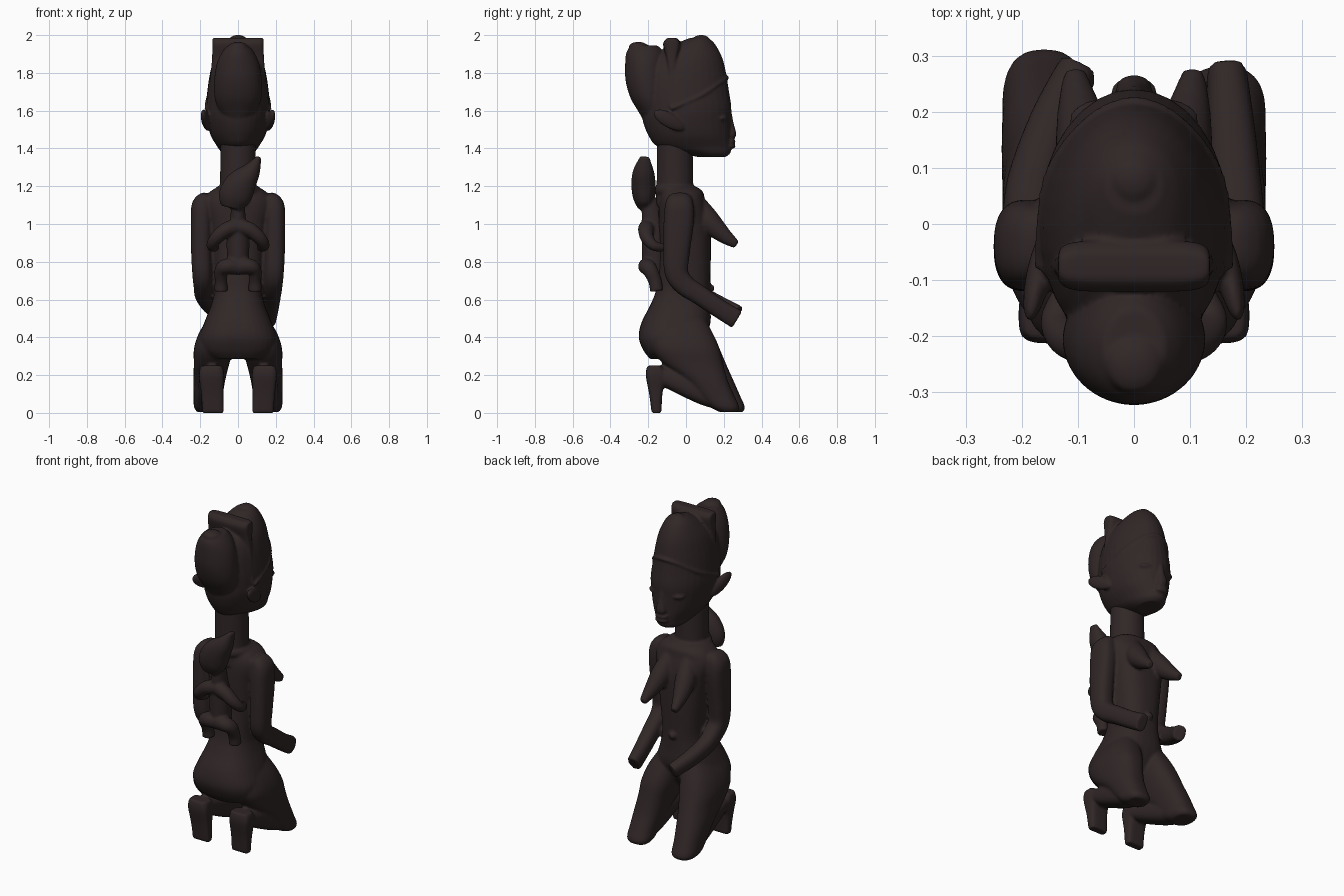
import bpy, bmesh, math
from mathutils import Vector, Matrix

wood = bpy.data.materials.new("dark brown wood")
wood.diffuse_color = (0.030, 0.0195, 0.0195, 1)
N = 32


def smooth_rows(rows, steps=5):
    """Catmull-Rom interpolation of rows of numbers."""
    v = [Vector(r) for r in rows]
    v = [v[0]] + v + [v[-1]]
    out = []
    for i in range(1, len(v) - 2):
        a, b, c, d = v[i - 1:i + 3]
        for k in range(steps):
            t = k / steps
            out.append(0.5 * (2 * b + (c - a) * t + (2 * a - 5 * b + 4 * c - d) * t ** 2
                              + (3 * b - a - 3 * c + d) * t ** 3))
    return out + [v[-2]]


def skin(bm, rings):
    loops = [[bm.verts.new(p) for p in ring] for ring in rings]
    for a, b in zip(loops, loops[1:]):
        for i in range(N):
            j = (i + 1) % N
            bm.faces.new((a[i], a[j], b[j], b[i]))
    bm.faces.new(loops[0])
    bm.faces.new(loops[-1])


def ring(center, u, w, ru, rw, p):
    pts = []
    for i in range(N):
        a = 2 * math.pi * i / N
        c, s = math.cos(a), math.sin(a)
        pts.append(center + u * math.copysign(abs(c) ** (2 / p), c) * ru
                   + w * math.copysign(abs(s) ** (2 / p), s) * rw)
    return pts


def stack(bm, rows, p=2):
    """Horizontal sections: z, back y, front y, half width, centre x (optional)."""
    rows = [r if len(r) == 5 else (*r, 0) for r in rows]
    skin(bm, [ring(Vector((r[4], (r[1] + r[2]) / 2, r[0])), Vector((1, 0, 0)), Vector((0, 1, 0)),
                   r[3], (r[2] - r[1]) / 2, p) for r in smooth_rows(rows)])


def limb(bm, rows, ref=(1, 0, 0), p=2):
    """Sections square to a path: x, y, z, radius along ref, other radius."""
    rows = smooth_rows(rows)
    pts = [Vector(r[:3]) for r in rows]
    rings = []
    for i, r in enumerate(rows):
        t = (pts[min(i + 1, len(pts) - 1)] - pts[max(i - 1, 0)]).normalized()
        u = Vector(ref)
        u = (u - t * u.dot(t)).normalized()
        rings.append(ring(pts[i], u, t.cross(u), max(r[3], .004), max(r[4], .004), p))
    skin(bm, rings)


def blob(bm, loc, size, rot=Matrix()):
    m = Matrix.Translation(loc) @ rot @ Matrix.Diagonal((*size, 1))
    bmesh.ops.create_uvsphere(bm, u_segments=24, v_segments=14, radius=1, matrix=m)


def flip(rows, s):
    return [(r[0] * s, *r[1:]) for r in rows]


def carve(name, bm, voxel=0.008, passes=4):
    """Fuse the overlapping masses into one carved surface."""
    bmesh.ops.recalc_face_normals(bm, faces=bm.faces)
    me = bpy.data.meshes.new(name)
    bm.to_mesh(me)
    bm.free()
    me.materials.append(wood)
    me.shade_smooth()
    ob = bpy.data.objects.new(name, me)
    bpy.context.collection.objects.link(ob)
    m = ob.modifiers.new("fuse", 'REMESH')
    m.mode, m.voxel_size, m.use_smooth_shade = 'VOXEL', voxel, True
    m = ob.modifiers.new("soften", 'SMOOTH')
    m.iterations, m.factor = passes, 0.5


# Head: skull, face, ears and hair
bm = bmesh.new()
stack(bm, [(1.355, .06, .21, .06), (1.375, -.02, .235, .085), (1.41, -.15, .24, .11),
           (1.47, -.2, .238, .145), (1.55, -.23, .238, .165), (1.62, -.235, .24, .17),
           (1.7, -.24, .228, .163), (1.8, -.225, .212, .148), (1.88, -.17, .192, .125),
           (1.95, -.06, .155, .085), (1.985, .02, .12, .05)])
blob(bm, (0, .08, 1.973), (.046, .046, .028))
limb(bm, [(0, .222, 1.61, .016, .016), (0, .235, 1.53, .018, .018), (0, .243, 1.475, .032, .023),
          (0, .235, 1.455, .025, .015)])
for z in (1.437, 1.412):
    blob(bm, (0, .237, z), (.042, .026, .014))
for s in (-1, 1):
    blob(bm, (s * .075, .198, 1.56), (.042, .022, .016), Matrix.Rotation(-s * .35, 4, 'Z'))
    blob(bm, (s * .17, -.09, 1.55), (.022, .095, .04),
         Matrix.Rotation(s * .2, 4, 'Z') @ Matrix.Rotation(-.5, 4, 'X'))
# faint raised hairline
limb(bm, [(-.168, -.08, 1.61, .01, .01), (-.153, .08, 1.68, .01, .01),
          (-.083, .181, 1.75, .01, .01), (0, .217, 1.775, .01, .01),
          (.083, .181, 1.75, .01, .01), (.153, .08, 1.68, .01, .01),
          (.168, -.08, 1.61, .01, .01)], ref=(0, 0, 1))
# crest plate and rear bun
stack(bm, [(1.62, -.1, -.05, .165), (1.75, -.09, -.06, .15), (1.87, -.105, -.045, .138),
           (1.94, -.12, -.03, .136), (1.965, -.118, -.032, .136), (1.985, -.1, -.05, .134)], p=5)
stack(bm, [(1.54, -.22, -.1, .06), (1.6, -.255, -.1, .1), (1.67, -.295, -.1, .124),
           (1.76, -.32, -.1, .126), (1.85, -.322, -.11, .112), (1.91, -.315, -.12, .085),
           (1.945, -.29, -.15, .055)])
blob(bm, (0, -.252, 1.94), (.05, .05, .024))
carve("mother_head", bm, .007, 3)

# Body: hips, trunk, neck, breasts, arms and kneeling legs
bm = bmesh.new()
stack(bm, [(.285, -.19, -.02, .13), (.33, -.225, .05, .19), (.4, -.25, .1, .205),
           (.48, -.235, .13, .178), (.58, -.185, .128, .14), (.67, -.155, .128, .125),
           (.85, -.14, .132, .14), (1.0, -.145, .13, .16), (1.08, -.145, .115, .18),
           (1.13, -.14, .1, .18), (1.17, -.13, .09, .15), (1.195, -.115, .06, .11)], p=2.5)
stack(bm, [(1.1, -.16, .04, .1), (1.25, -.155, .038, .095), (1.44, -.155, .035, .093)])
stack(bm, [(1.165, -.165, .06, .115), (1.185, -.166, .061, .118), (1.2, -.16, .05, .11)])
blob(bm, (0, .13, .66), (.022, .022, .022))
for s in (-1, 1):
    limb(bm, flip([(.06, .05, 1.1, .05, .06), (.08, .12, 1.015, .058, .062),
                   (.097, .2, .94, .04, .042), (.106, .268, .89, .02, .022)], s))
    hand = [(.172, .18, .55, .042, .05), (.165, .27, .495, .036, .052)] if s > 0 else \
           [(.145, .18, .57, .042, .047), (.1, .275, .525, .036, .044)]
    limb(bm, flip([(.15, -.035, 1.13, .045, .06), (.185, -.035, 1.1, .058, .075),
                   (.194, -.038, 1.02, .056, .08), (.194, -.05, .85, .054, .07),
                   (.19, -.05, .74, .052, .062), (.185, -.005, .675, .05, .056),
                   (.18, .07, .625, .047, .052)] + hand, s), p=2.5)
    # thigh and knee, one knee a little further forward
    d = 0.0 if s < 0 else -0.03
    stack(bm, [(.004, .18, .3 + d, .055, s * .16), (.03, .13, .312 + d, .073, s * .16),
               (.09, .07, .287 + d, .077, s * .158), (.17, 0, .252 + d, .084, s * .152),
               (.26, -.12, .212 + d * .5, .094, s * .14), (.34, -.18, .178, .105, s * .128),
               (.42, -.18, .143, .098, s * .11), (.5, -.15, .1, .07, s * .09)], p=2.5)
    limb(bm, flip([(.16, .22, .07, .068, .055), (.15, .12, .098, .068, .065),
                   (.142, -.02, .155, .066, .06), (.135, -.15, .205, .062, .045)], s), p=2.6)
    stack(bm, [(0, -.182, -.13, .056, s * .132), (.1, -.195, -.125, .059, s * .136),
               (.2, -.213, -.11, .066, s * .14), (.25, -.205, -.13, .058, s * .14)], p=4)
carve("mother_body", bm)

# Child clinging to the back
bm = bmesh.new()
limb(bm, [(-.035, -.22, 1.085, .055, .035), (-.02, -.222, 1.14, .085, .058),
          (.015, -.225, 1.21, .082, .064), (.07, -.225, 1.28, .05, .055),
          (.112, -.218, 1.355, .012, .025)])
limb(bm, [(0, -.19, 1.13, .035, .045), (0, -.18, 1.02, .042, .055),
          (0, -.17, .92, .06, .065), (0, -.165, .74, .055, .065)])
for s in (-1, 1):
    limb(bm, flip([(0, -.2, .985, .042, .045), (.06, -.212, .97, .04, .042),
                   (.115, -.205, .925, .034, .036), (.137, -.17, .885, .027, .03),
                   (.12, -.12, .875, .022, .022)], s), ref=(0, .3, 1))
    limb(bm, flip([(0, -.2, .775, .045, .045), (.06, -.208, .775, .045, .042),
                   (.088, -.19, .755, .04, .036), (.09, -.165, .7, .035, .033),
                   (.09, -.155, .645, .035, .036)], s), ref=(0, 1, 0))
carve("child_on_back", bm, .007, 3)
